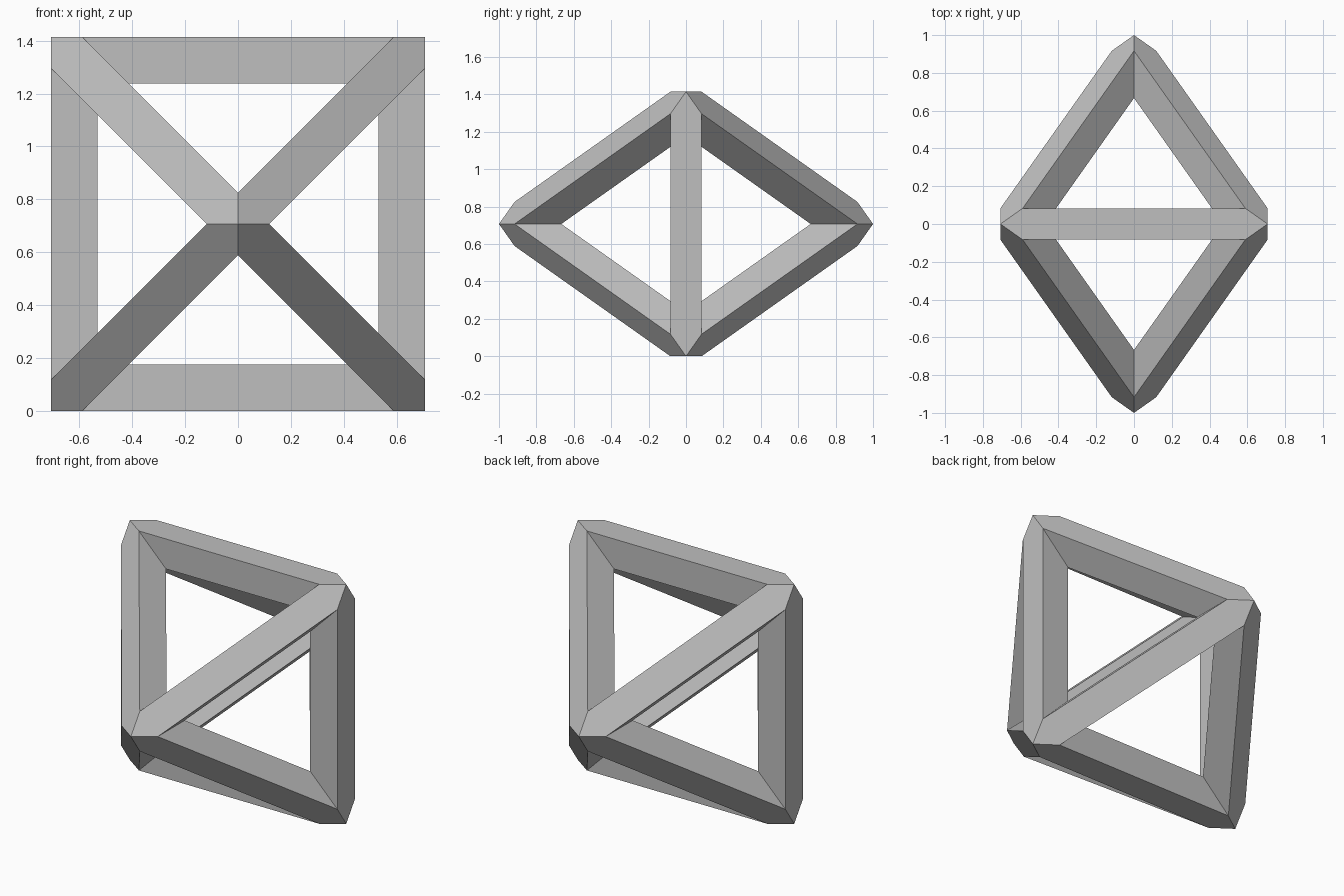
import bpy, bmesh
from math import sqrt
from mathutils import Vector

cube = bpy.data.objects.get("Cube")
if cube:
    bpy.data.objects.remove(cube, do_unlink=True)

HALF_WIDTH = 1 / 12   # half the width of each bar
DEPTH = 0.25          # inward offset along each corner axis
H = sqrt(0.5)

# Single grey material
grey = bpy.data.materials.new("plain_grey")
grey.use_nodes = True
colour = (0.52, 0.52, 0.52, 1)
grey.diffuse_color = colour
grey.node_tree.nodes["Principled BSDF"].inputs["Base Color"].default_value = colour

# Three perpendicular axes through the six corners of the octahedron
axes = [Vector((0, 1, 0)), Vector((H, 0, H)), Vector((H, 0, -H))]
bm = bmesh.new()


def add_face(points, outward):
    """Add a flat face whose normal points along the given direction."""
    face = bm.faces.new([bm.verts.new(p) for p in points])
    face.normal_update()
    if face.normal.dot(outward) < 0:
        face.normal_flip()


def mitre(a, b, c):
    """Outer corner, next to tip a, of the opening between a, b and c."""
    return a + HALF_WIDTH * (b + c - a)


def add_bar(a, b, c):
    """Bar along the edge a-b, with mitred ends; c is the side direction."""
    outer = [a, mitre(a, b, c), mitre(b, a, c),
             b, mitre(b, a, -c), mitre(a, b, -c)]
    ends = [a, a, b, b, b, a]
    inner = [p - DEPTH * end for p, end in zip(outer, ends)]
    add_face(outer, a + b)
    add_face(inner, -(a + b))
    for i, side in ((1, c), (4, -c)):
        add_face([outer[i], outer[i + 1], inner[i + 1], inner[i]], side)


# Four bars around each axis pair, twelve in all
for i in range(3):
    for sa in (1, -1):
        for sb in (1, -1):
            add_bar(axes[i] * sa, axes[(i + 1) % 3] * sb, axes[(i + 2) % 3])

# Weld the mitred ends into one closed frame and stand it on the ground
bmesh.ops.remove_doubles(bm, verts=bm.verts[:], dist=0.0001)
bmesh.ops.translate(bm, verts=bm.verts[:], vec=(0, 0, H))

mesh = bpy.data.meshes.new("octahedron_frame")
bm.to_mesh(mesh)
bm.free()
mesh.materials.append(grey)
frame = bpy.data.objects.new("octahedron_frame", mesh)
bpy.context.collection.objects.link(frame)
